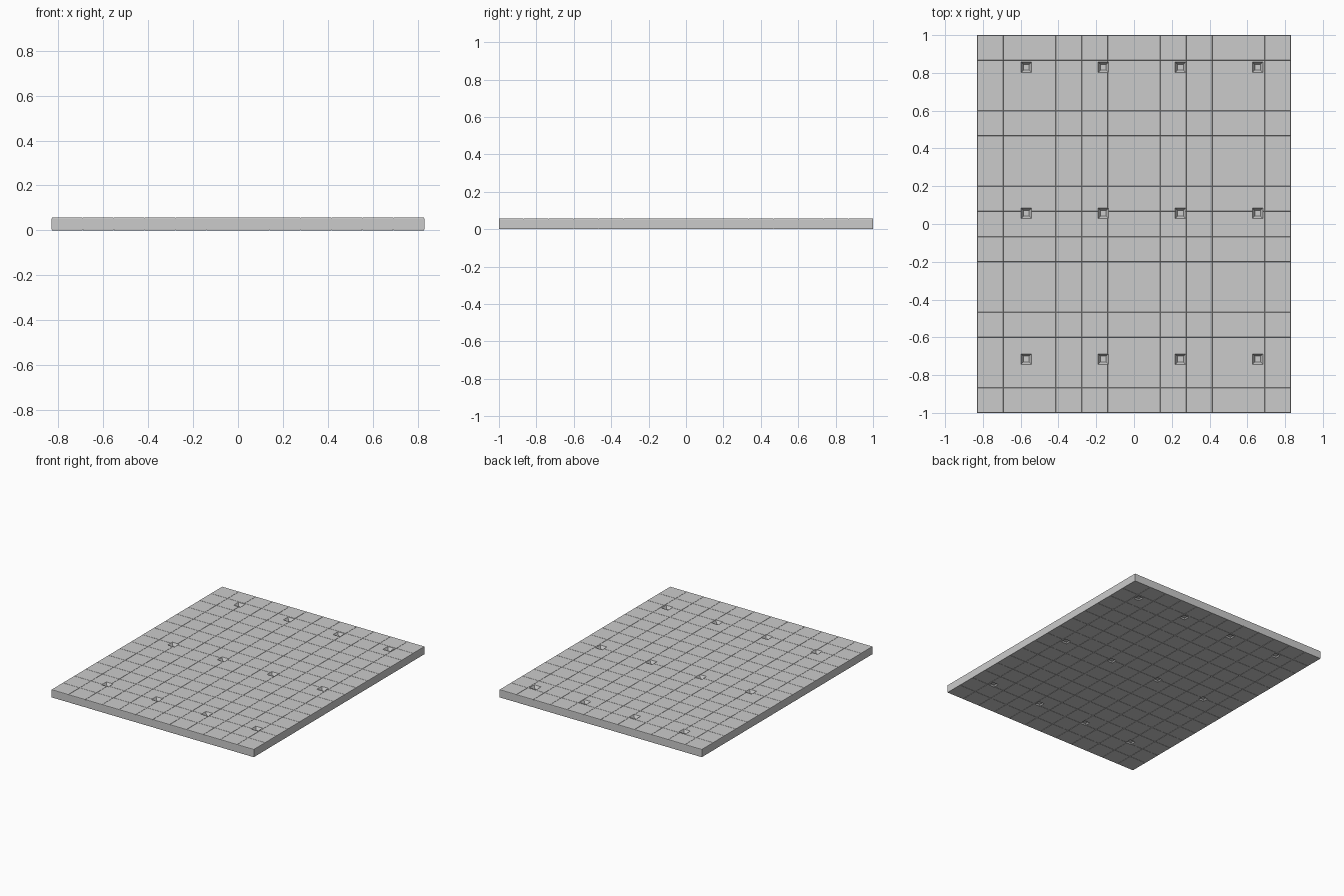
import bpy, bmesh, math
from mathutils import Matrix

if "Cube" in bpy.data.objects:
    bpy.data.objects.remove(bpy.data.objects["Cube"])

W, L, H = 1.66, 2.0, 0.057      # panel size
NX, NY = 12, 15                 # tiles across and along
SEAM, DEPTH = 0.0015, 0.004     # half width and depth of the tile seams


def make_object(name, bm):
    bmesh.ops.recalc_face_normals(bm, faces=bm.faces[:])
    mesh = bpy.data.meshes.new(name)
    bm.to_mesh(mesh)
    bm.free()
    obj = bpy.data.objects.new(name, mesh)
    bpy.context.collection.objects.link(obj)
    return obj


# tiled slab: a grid extruded into a solid, each tile raised between narrow seams
bm = bmesh.new()
bmesh.ops.create_grid(bm, x_segments=NX, y_segments=NY, size=1)
bmesh.ops.transform(bm, verts=bm.verts[:],
                    matrix=Matrix.Translation((0, 0, DEPTH)) @ Matrix.Diagonal((W / 2, L / 2, 1, 1)))
res = bmesh.ops.extrude_face_region(bm, geom=bm.faces[:], use_keep_orig=True)
top = [g for g in res["geom"] if isinstance(g, bmesh.types.BMVert)]
bmesh.ops.translate(bm, verts=top, vec=(0, 0, H - 2 * DEPTH))
bmesh.ops.recalc_face_normals(bm, faces=bm.faces[:])
bm.normal_update()
tiles = [f for f in bm.faces if abs(f.normal.z) > 0.9]
bmesh.ops.inset_individual(bm, faces=tiles, thickness=SEAM, depth=DEPTH)
panel = make_object("tiled_panel", bm)

# square tapered recesses, in four columns and three rows, on both faces
bm = bmesh.new()


def recess(x, y, z_open, z_floor, wide, narrow):
    up = z_open > z_floor
    over = 0.01 if up else -0.01
    z_open += over
    wide += (wide - narrow) * abs(over / (z_open - over - z_floor))
    r1, r2 = (narrow, wide) if up else (wide, narrow)
    mat = (Matrix.Translation((x, y, (z_open + z_floor) / 2))
           @ Matrix.Rotation(math.pi / 4, 4, 'Z'))
    bmesh.ops.create_cone(bm, cap_ends=True, segments=4, radius1=r1 / math.sqrt(2),
                          radius2=r2 / math.sqrt(2), depth=abs(z_open - z_floor), matrix=mat)


for x in (-0.57, -0.162, 0.246, 0.655):
    for y in (-0.715, 0.057, 0.83):
        recess(x, y, H, H - 0.022, 0.056, 0.03)
        recess(x, y, 0, 0.008, 0.045, 0.03)
cutter = make_object("recess_cutter", bm)
cutter.hide_render = True

# cut the recesses and drop the helper
mod = panel.modifiers.new("recesses", 'BOOLEAN')
mod.operation = 'DIFFERENCE'
mod.solver = 'EXACT'
mod.object = cutter
bpy.context.view_layer.objects.active = panel
panel.select_set(True)
bpy.ops.object.modifier_apply(modifier=mod.name)
bpy.data.objects.remove(cutter)
